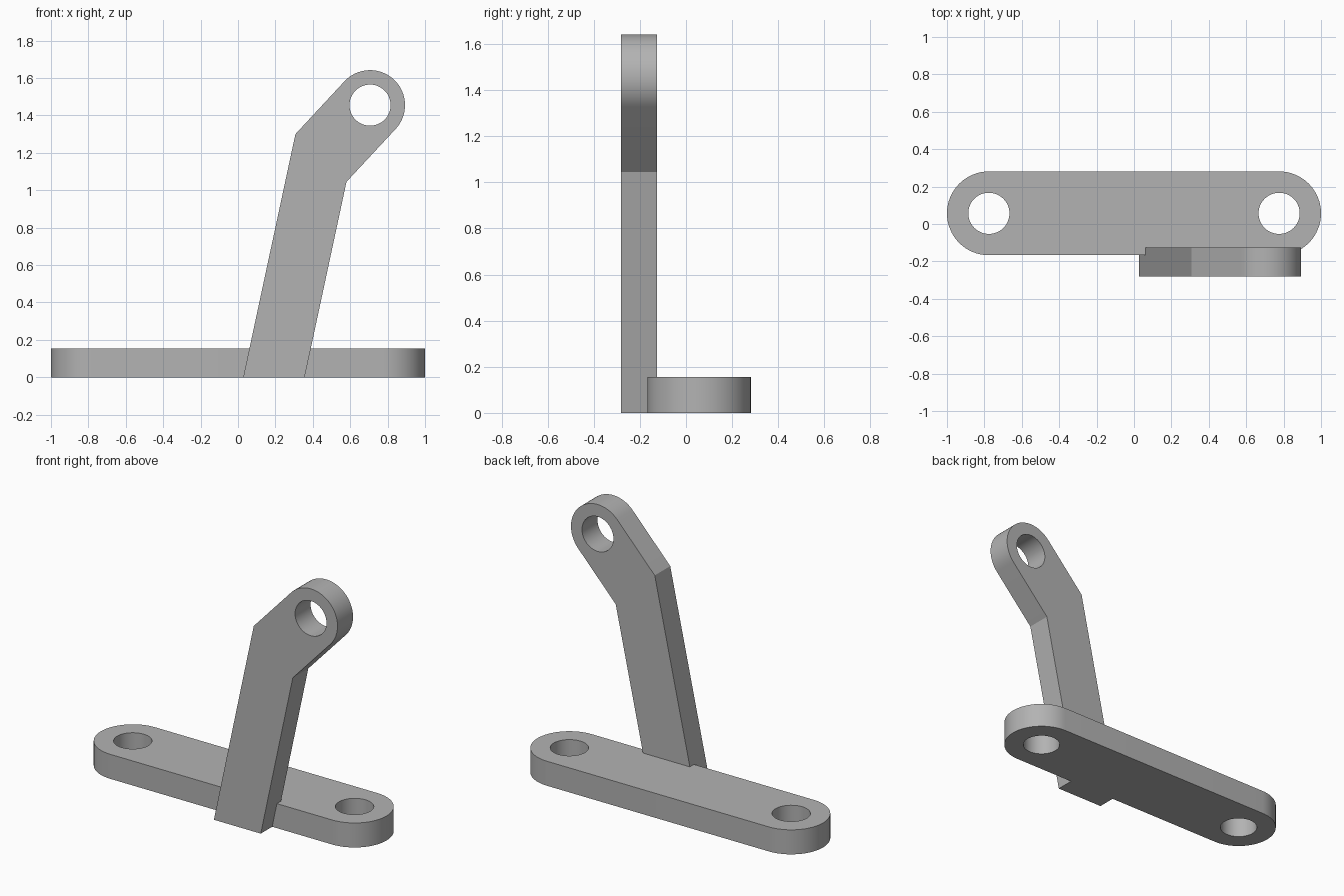
import bpy, bmesh, math
from mathutils import Vector

cube = bpy.data.objects.get("Cube")
if cube:
    bpy.data.objects.remove(cube, do_unlink=True)

grey = bpy.data.materials.new("plain grey")
grey.use_nodes = True
colour = (0.45, 0.45, 0.45, 1)
grey.diffuse_color = colour
grey.node_tree.nodes["Principled BSDF"].inputs["Base Color"].default_value = colour


def arc(centre, radius, start, end, steps=32):
    """Points along an arc, angles in radians."""
    return [Vector(centre) + radius * Vector((math.cos(a), math.sin(a)))
            for a in (start + (end - start) * i / steps for i in range(steps + 1))]


def hole(centre, radius):
    return arc(centre, radius, 0, math.tau, 48)[:-1]


def tangent_angle(point, centre, radius, side):
    """Angle on the circle where a line from the point touches it."""
    d = Vector(point) - Vector(centre)
    return math.atan2(d.y, d.x) + side * math.acos(radius / d.length)


def plate(name, loops, place, depth):
    """Fill an outline with holes and extrude it along depth."""
    bm = bmesh.new()
    for loop in loops:
        verts = [bm.verts.new(place(p)) for p in loop]
        for a, b in zip(verts, verts[1:] + verts[:1]):
            bm.edges.new((a, b))
    bmesh.ops.triangle_fill(bm, edges=bm.edges[:], use_beauty=True)
    result = bmesh.ops.extrude_face_region(bm, geom=bm.faces[:], use_keep_orig=True)
    moved = [g for g in result["geom"] if isinstance(g, bmesh.types.BMVert)]
    bmesh.ops.translate(bm, verts=moved, vec=depth)
    bmesh.ops.recalc_face_normals(bm, faces=bm.faces[:])
    mesh = bpy.data.meshes.new(name)
    bm.to_mesh(mesh)
    bm.free()
    mesh.materials.append(grey)
    obj = bpy.data.objects.new(name, mesh)
    bpy.context.collection.objects.link(obj)
    bpy.ops.object.select_all(action="DESELECT")
    obj.select_set(True)
    bpy.context.view_layer.objects.active = obj
    bpy.ops.object.shade_smooth_by_angle(angle=math.radians(25))
    return obj


# Flat base with rounded ends and two bolt holes
r, y = 0.224, 0.057
ends = [(1 - r, y), (r - 1, y)]
base = (arc(ends[0], r, -math.pi / 2, math.pi / 2)
        + arc(ends[1], r, math.pi / 2, math.pi * 1.5))
plate("base_plate", [base] + [hole(c, 0.11) for c in ends],
      lambda p: (p.x, p.y, 0), (0, 0, 0.155))

# Bent upright arm with a rounded eye at the top
eye, eye_r = (0.706, 1.455), 0.187
bend_right, bend_left = (0.58, 1.045), (0.307, 1.30)
start = tangent_angle(bend_right, eye, eye_r, 1)
end = tangent_angle(bend_left, eye, eye_r, -1)
while end < start:
    end += math.tau
arm = ([Vector((0.028, 0)), Vector((0.356, 0)), Vector(bend_right)]
       + arc(eye, eye_r, start, end) + [Vector(bend_left)])
plate("bent_arm", [arm, hole(eye, 0.11)],
      lambda p: (p.x, -0.281, p.y), (0, 0.155, 0))
